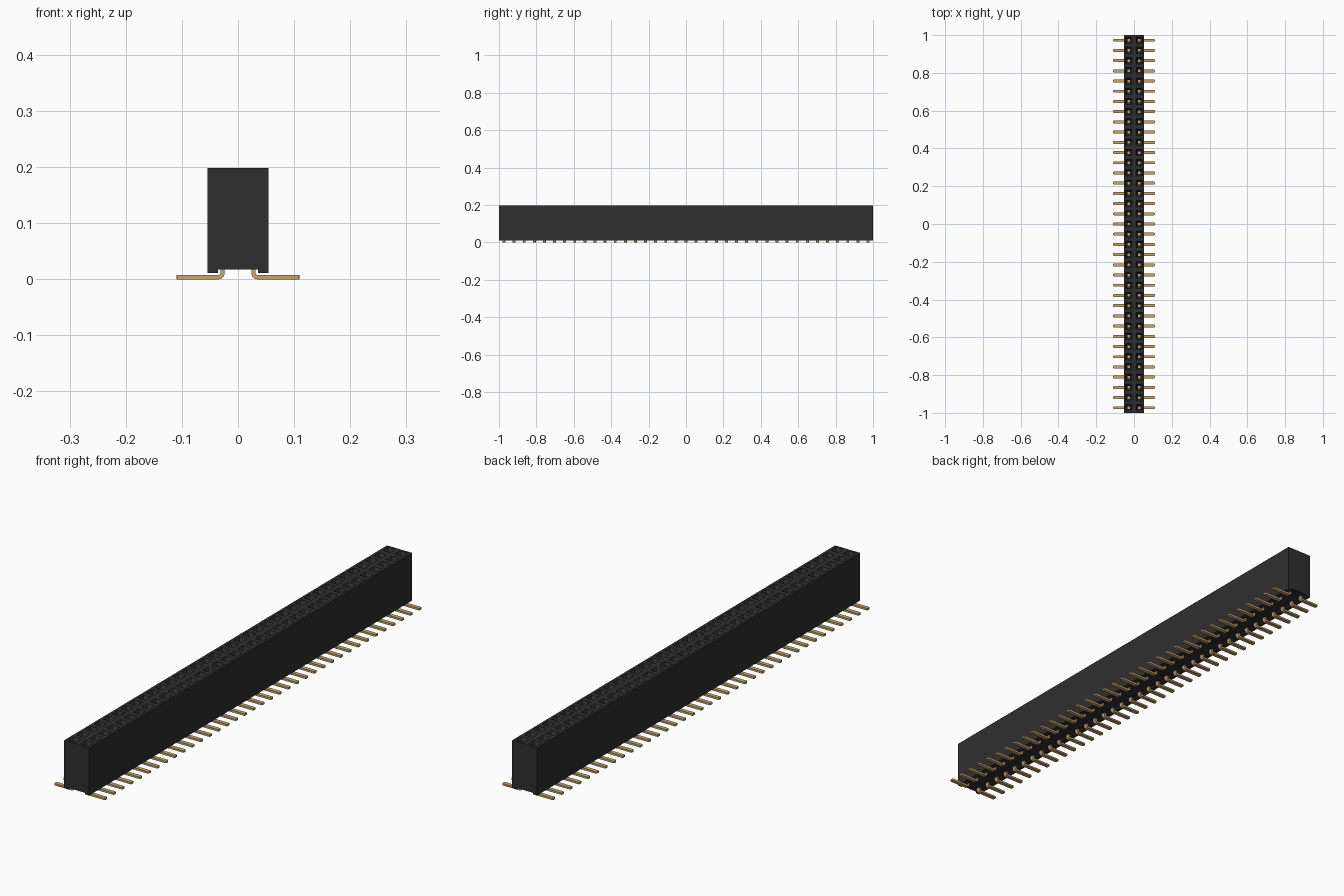
import bpy, bmesh, math

cube = bpy.data.objects.get("Cube")
if cube:
    bpy.data.objects.remove(cube)

COUNT = 37                 # contacts per row
PITCH = 2.0 / COUNT
HALF_W = PITCH             # half width of the housing
TOP, FLOOR, RAIL_Z = 0.198, 0.017, 0.011


def material(name, rgb, metallic=0.0):
    m = bpy.data.materials.new(name)
    m.use_nodes = True
    m.diffuse_color = (*rgb, 1)
    bsdf = m.node_tree.nodes["Principled BSDF"]
    bsdf.inputs["Base Color"].default_value = (*rgb, 1)
    bsdf.inputs["Roughness"].default_value = 0.6
    return m


black = material("black plastic", (0.028, 0.028, 0.028))
gold = material("gold plating", (0.56, 0.39, 0.16))


def finish(bm, name, *mats):
    bmesh.ops.recalc_face_normals(bm, faces=bm.faces)
    mesh = bpy.data.meshes.new(name)
    bm.to_mesh(mesh)
    bm.free()
    ob = bpy.data.objects.new(name, mesh)
    bpy.context.collection.objects.link(ob)
    for m in mats:
        mesh.materials.append(m)
    return ob


# Housing: a two-column grid of cells on top, walls and underside
bm = bmesh.new()
bmesh.ops.create_grid(bm, x_segments=2, y_segments=COUNT, size=1.0)
for v in bm.verts:
    v.co = (v.co.x * HALF_W, v.co.y, TOP)
cells = list(bm.faces)
border = [e for e in bm.edges if e.is_boundary]
walls = bmesh.ops.extrude_edge_only(bm, edges=border)["geom"]
for v in (g for g in walls if isinstance(g, bmesh.types.BMVert)):
    v.co.z = FLOOR
bottom = [g for g in walls if isinstance(g, bmesh.types.BMEdge) and g.is_boundary
          and all(v.co.z < 0.1 for v in g.verts)]
bmesh.ops.contextual_create(bm, geom=bottom)

# Sockets: tapered mouth, then a square shaft with a gold contact at its floor
MOUTH, SHAFT = 0.017, 0.0065


def resize(face, half, z):
    c = face.calc_center_median()
    for v in face.verts:
        v.co.x = c.x + math.copysign(half, v.co.x - c.x)
        v.co.y = c.y + math.copysign(half, v.co.y - c.y)
        v.co.z = z


bmesh.ops.inset_individual(bm, faces=cells, thickness=0.004)
for f in cells:
    resize(f, MOUTH, TOP)
for half, z in ((SHAFT, TOP - 0.02), (SHAFT, TOP - 0.06)):
    cells = bmesh.ops.extrude_discrete_faces(bm, faces=cells)["faces"]
    for f in cells:
        resize(f, half, z)
for f in cells:
    f.material_index = 1
finish(bm, "housing", black, gold)

# Rails under the two long edges of the housing
bm = bmesh.new()
inner = 0.036
bmesh.ops.create_cube(bm, size=1.0)
for v in bm.verts:
    v.co = (HALF_W if v.co.x > 0 else inner, v.co.y * 2,
            FLOOR if v.co.z > 0 else RAIL_Z)
rail = finish(bm, "bottom_rails", black)
rail.modifiers.new("Mirror", 'MIRROR')

# Contact leg: side profile with a rounded bend, extruded to its width
T, W = 0.0075, 0.0155
X0, X1 = 0.024, 0.11       # inner face of the stem, tip of the foot


def arc(cx, cz, r, a0, a1, n=5):
    return [(cx + r * math.cos(math.radians(a0 + (a1 - a0) * i / n)),
             cz + r * math.sin(math.radians(a0 + (a1 - a0) * i / n)))
            for i in range(n + 1)]


R = T + 0.003
profile = ([(X1, T), (X1, 0)] + arc(X0 + R, R, R, 270, 180)
           + [(X0, 0.03), (X0 + T, 0.03)] + arc(X0 + R, R, R - T, 180, 270))
bm = bmesh.new()
start = -1 + PITCH / 2
side = bm.faces.new([bm.verts.new((x, start - W / 2, z)) for x, z in profile])
ext = bmesh.ops.extrude_face_region(bm, geom=[side])["geom"]
for v in (g for g in ext if isinstance(g, bmesh.types.BMVert)):
    v.co.y += W
# Rounded corners at the tip of the foot
tip = [e for e in bm.edges if all(abs(v.co.x - X1) < 1e-5 for v in e.verts)
       and abs(e.verts[0].co.z - e.verts[1].co.z) > 1e-4]
bmesh.ops.bevel(bm, geom=tip, offset=0.003, segments=2, profile=0.5, affect='EDGES')
legs = finish(bm, "contact_legs", gold)
arr = legs.modifiers.new("Array", 'ARRAY')
arr.count = COUNT
arr.use_relative_offset = False
arr.use_constant_offset = True
arr.constant_offset_displace = (0, PITCH, 0)
legs.modifiers.new("Mirror", 'MIRROR')

bpy.ops.object.select_all(action='DESELECT')
legs.select_set(True)
bpy.context.view_layer.objects.active = legs
bpy.ops.object.shade_smooth_by_angle(angle=math.radians(35))
